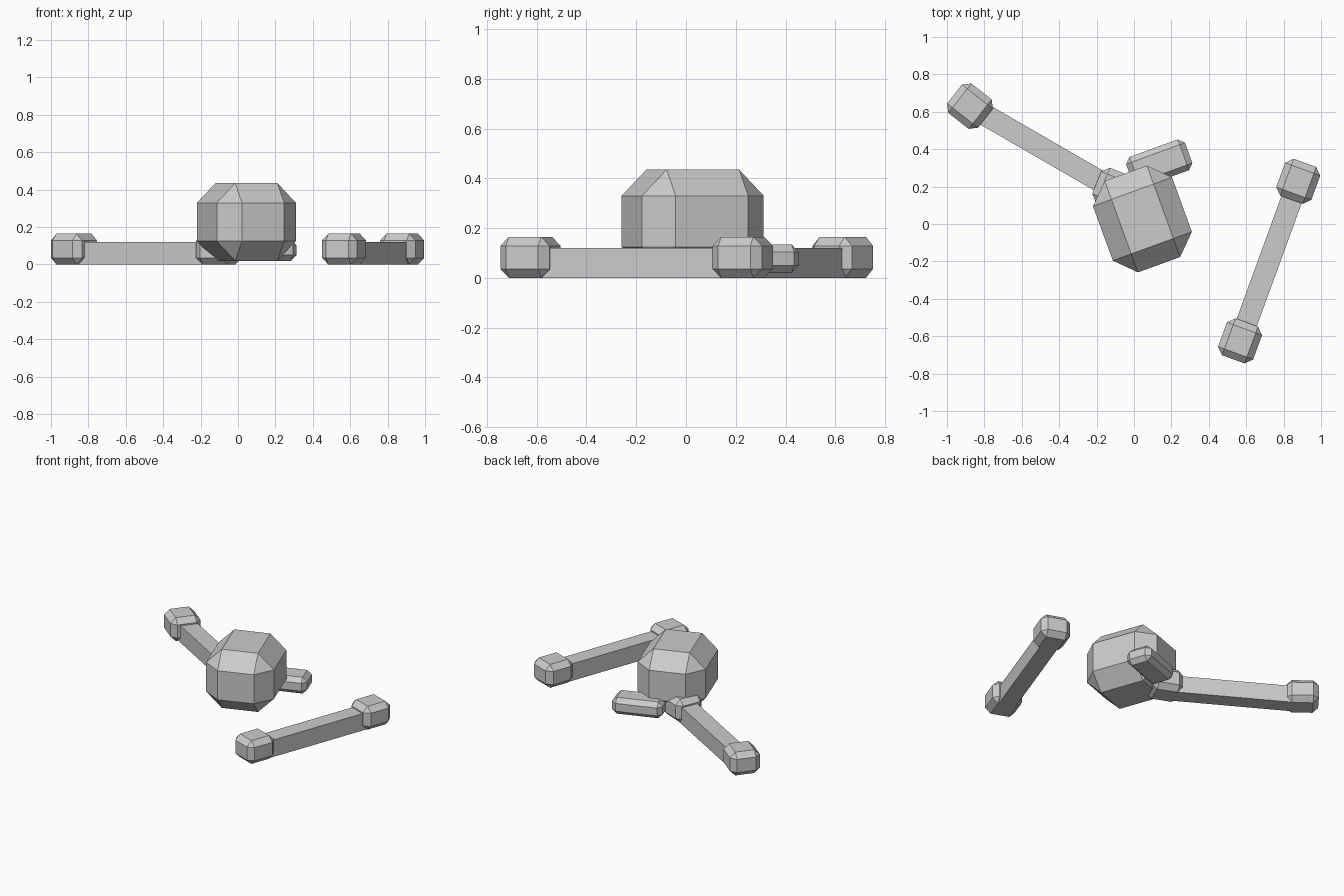
import bpy, bmesh
from math import radians, atan2, hypot
from mathutils import Matrix

if "Cube" in bpy.data.objects:
    bpy.data.objects.remove(bpy.data.objects["Cube"])


def block(name, center, size, angle, bevel=0.0):
    """Box turned about z, with one flat chamfer on every edge."""
    bm = bmesh.new()
    bmesh.ops.create_cube(bm, size=1)
    bmesh.ops.scale(bm, vec=size, verts=bm.verts)
    if bevel:
        bmesh.ops.bevel(bm, geom=bm.edges[:], offset=bevel, segments=1,
                        profile=0.5, affect='EDGES')
    bmesh.ops.recalc_face_normals(bm, faces=bm.faces)
    me = bpy.data.meshes.new(name)
    bm.to_mesh(me)
    bm.free()
    ob = bpy.data.objects.new(name, me)
    ob.matrix_world = Matrix.Translation(center) @ Matrix.Rotation(radians(angle), 4, 'Z')
    bpy.context.collection.objects.link(ob)
    return ob


def bone(name, a, b, turn_a, turn_b):
    """Square shaft between two chamfered knobs."""
    dx, dy = b[0] - a[0], b[1] - a[1]
    angle = atan2(dy, dx) * 57.29578
    mid = ((a[0] + b[0]) / 2, (a[1] + b[1]) / 2, 0.06)
    block(name + "_shaft", mid, (hypot(dx, dy) - 0.1, 0.115, 0.12), angle)
    for end, p, turn in (("a", a, turn_a), ("b", b, turn_b)):
        block(f"{name}_knob_{end}", (p[0], p[1], 0.0825),
              (0.21, 0.2, 0.165), angle + turn, 0.036)


# Skull: cranium and loose jaw, both turned 20 degrees
block("cranium", (0.045, 0.027, 0.2275), (0.45, 0.52, 0.415), 20, 0.105)
block("jaw", (0.135, 0.323, 0.077), (0.335, 0.175, 0.115), 20, 0.03)

# Two scattered bones
bone("left_bone", (-0.877, 0.63), (-0.102, 0.182), -8, 8)
bone("right_bone", (0.878, 0.228), (0.567, -0.625), 0, 0)
